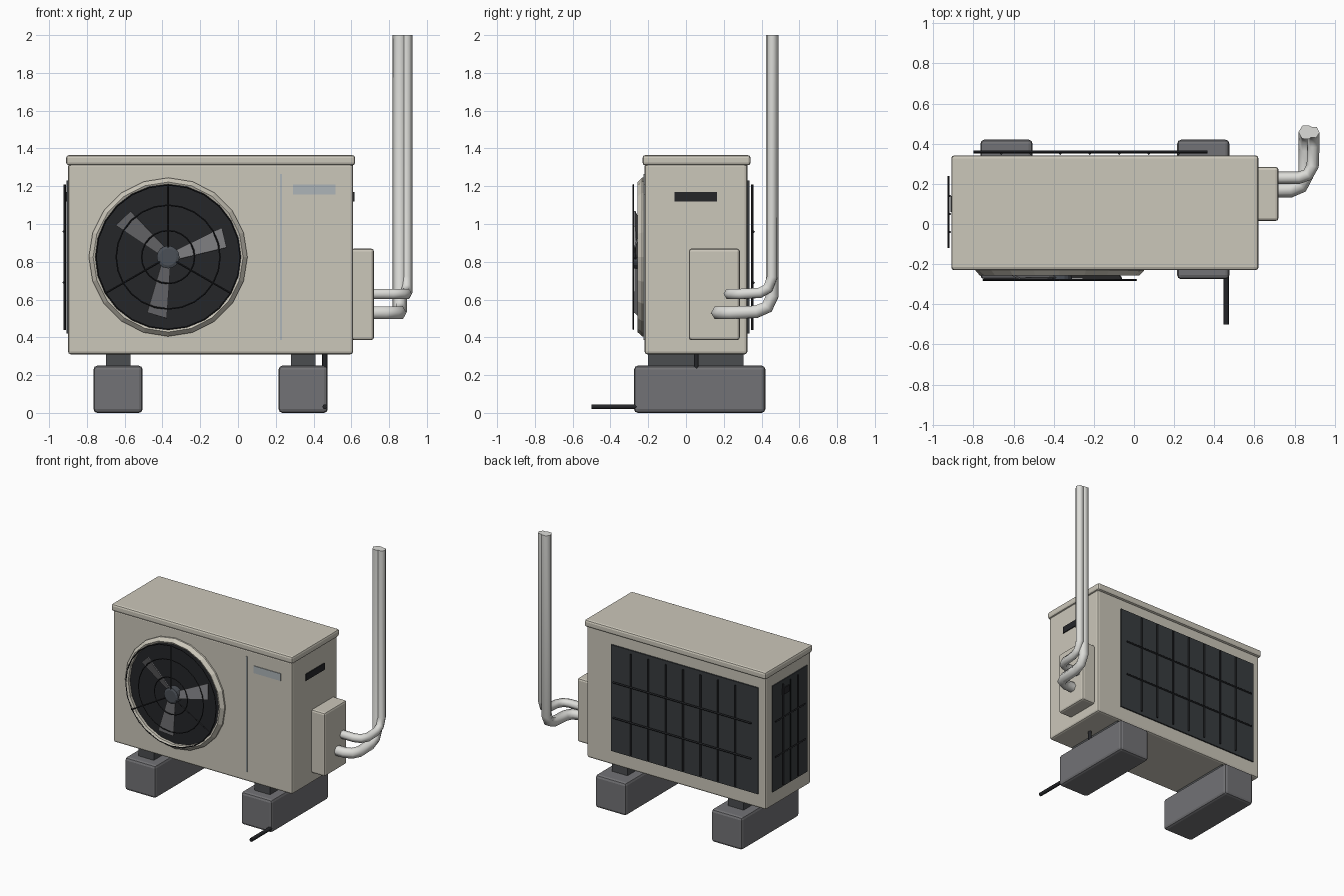
import bpy, bmesh
from math import pi, sin, cos, radians
from mathutils import Matrix

if "Cube" in bpy.data.objects:
    bpy.data.objects.remove(bpy.data.objects["Cube"])


def mat(name, r, g, b):
    m = bpy.data.materials.new(name)
    m.diffuse_color = (r, g, b, 1)
    m.use_nodes = True
    m.node_tree.nodes["Principled BSDF"].inputs["Base Color"].default_value = m.diffuse_color
    return m


CREAM = mat("cream", .60, .57, .49)
DARK = mat("dark", .018, .019, .022)
PANEL = mat("panel", .04, .045, .05)
CONCRETE = mat("concrete", .17, .17, .18)
RUBBER = mat("rubber", .07, .075, .08)
BLADE = mat("blade", .17, .17, .18)
HUB = mat("hub", .07, .08, .095)
TRIM = mat("trim", .42, .46, .48)
PIPE = mat("pipe", .72, .72, .69)


def add(name, bm, m, smooth=False):
    bmesh.ops.recalc_face_normals(bm, faces=bm.faces)
    me = bpy.data.meshes.new(name)
    bm.to_mesh(me)
    bm.free()
    me.materials.append(m)
    for p in me.polygons:
        p.use_smooth = smooth
    ob = bpy.data.objects.new(name, me)
    bpy.context.collection.objects.link(ob)
    return ob


def box(name, x, y, z, m, bevel=0):
    """Box from (min, max) ranges, with optional rounded edges."""
    bm = bmesh.new()
    size = [b - a for a, b in (x, y, z)]
    mid = [(a + b) / 2 for a, b in (x, y, z)]
    bmesh.ops.create_cube(bm, size=1, matrix=Matrix.Translation(mid) @ Matrix.Diagonal((*size, 1)))
    ob = add(name, bm, m)
    if bevel:
        mod = ob.modifiers.new("bevel", "BEVEL")
        mod.width, mod.segments = bevel, 2
    return ob


def tube(name, paths, r, m, res=0, cyclic=False):
    """Swept tube along one or more point paths."""
    cu = bpy.data.curves.new(name, "CURVE")
    cu.dimensions = "3D"
    cu.bevel_depth, cu.bevel_resolution, cu.use_fill_caps = r, res, True
    for pts in paths:
        sp = cu.splines.new("POLY")
        sp.points.add(len(pts) - 1)
        for p, co in zip(sp.points, pts):
            p.co = (*co, 1)
        sp.use_cyclic_u = cyclic
        sp.use_smooth = res > 0
    cu.materials.append(m)
    ob = bpy.data.objects.new(name, cu)
    bpy.context.collection.objects.link(ob)
    return ob


FX, FZ = -.37, .825  # fan centre


def polar(r, a, y):
    return (FX + r * cos(a), y, FZ + r * sin(a))


def lathe(name, profile, n, m):
    """Revolve (radius, y) points around the fan axis."""
    bm = bmesh.new()
    rings = []
    for r, y in profile:
        rings.append([bm.verts.new(polar(r, 2 * pi * i / n, y)) for i in range(n)])
    for a, b in zip(rings, rings[1:]):
        for i in range(n):
            j = (i + 1) % n
            bm.faces.new((a[i], a[j], b[j], b[i]))
    bm.faces.new(rings[-1])
    return add(name, bm, m)


# Cabinet and lid
box("cabinet", (-.90, .61), (-.22, .325), (.31, 1.32), CREAM, .015)
box("lid", (-.91, .62), (-.23, .342), (1.31, 1.365), CREAM, .015)

# Feet and rubber pads
for side, x in (("left", -.635), ("right", .345)):
    box(side + "_foot", (x - .13, x + .13), (-.275, .42), (0, .25), CONCRETE, .02)
    box(side + "_pad", (x - .065, x + .065), (-.20, .305), (.24, .32), RUBBER)

# Fan surround, dark opening, hub
ring = lathe("fan_ring", [(.42, -.21), (.42, -.232), (.397, -.257), (.382, -.25), (.382, -.226)], 20, CREAM)
lathe("fan_opening", [(.383, -.21), (.383, -.228)], 20, DARK)
lathe("fan_hub", [(.06, -.225), (.06, -.278), (.045, -.284)], 16, HUB)

# Pitched fan blades
bm = bmesh.new()
for k in range(3):
    rot = Matrix.Rotation(radians(-120 * k), 4, 'Y')
    place = Matrix.Translation((FX, 0, FZ)) @ rot
    quad = [(.05, -.268, -.013), (.31, -.272, .05), (.285, -.236, .155), (.04, -.240, .035)]
    vs = [bm.verts.new(q) for q in quad]
    bm.faces.new(vs)
    bmesh.ops.transform(bm, matrix=place, verts=vs)
blades = add("fan_blades", bm, BLADE)
sol = blades.modifiers.new("thickness", "SOLIDIFY")
sol.thickness, sol.offset = .008, 0

# Wire guard over the fan
for label, r, n in (("inner", .14, 24), ("middle", .275, 24), ("outer", .382, 24)):
    tube("guard_ring_" + label, [[polar(r, 2 * pi * i / n, -.279) for i in range(n)]], .004, DARK, 0, True)
tube("guard_spokes", [[polar(.05, radians(a), -.279), polar(.385, radians(a), -.279)]
                      for a in (90, 210, 330)], .005, DARK)

# Front seam and blank plate
box("front_seam", (.223, .233), (-.224, -.21), (.385, 1.265), TRIM)
box("front_plate", (.29, .515), (-.225, -.21), (1.155, 1.21), TRIM)

# Side hand grips
box("right_grip", (.60, .617), (-.06, .165), (1.12, 1.17), DARK)
box("left_grip", (-.915, -.89), (.06, .14), (1.12, 1.17), DARK)

# Rear and left coil panels with wire grilles
box("rear_coil", (-.84, .40), (.31, .335), (.42, 1.23), PANEL)
box("left_coil", (-.907, -.89), (-.17, .25), (.42, 1.23), PANEL)
ROWS = (.69, .96)
tube("rear_grille",
     [[(-.22 + .147 * k, .35, .44), (-.22 + .147 * k, .35, 1.21)] for k in range(-3, 4)]
     + [[(-.80, .358, z), (.365, .358, z)] for z in ROWS], .007, DARK)
tube("left_grille",
     [[(-.917, y, .44), (-.917, y, 1.21)] for y in (-.04, .05, .14)]
     + [[(-.924, -.12, z), (-.924, .24, z)] for z in ROWS], .006, DARK)

# Valve cover
box("valve_cover", (.60, .72), (.015, .285), (.385, .87), CREAM, .015)

# Refrigerant pipes
tube("thin_pipe", [[(.70, .23, .63), (.82, .23, .63), (.865, .245, .63), (.89, .29, .63),
                    (.893, .39, .635), (.893, .435, .66), (.893, .457, .72), (.893, .457, 2)]],
     .031, PIPE, 1)
tube("thick_pipe", [[(.70, .17, .53), (.78, .17, .53), (.83, .19, .53), (.855, .24, .53),
                     (.857, .37, .535), (.857, .43, .56), (.857, .457, .62), (.857, .457, 2)]],
     .038, PIPE, 1)

# Drain hose
tube("drain_hose", [[(.46, .055, .33), (.46, .055, .07), (.46, .04, .04), (.46, 0, .033),
                     (.46, -.50, .033)]], .014, DARK, 1)
